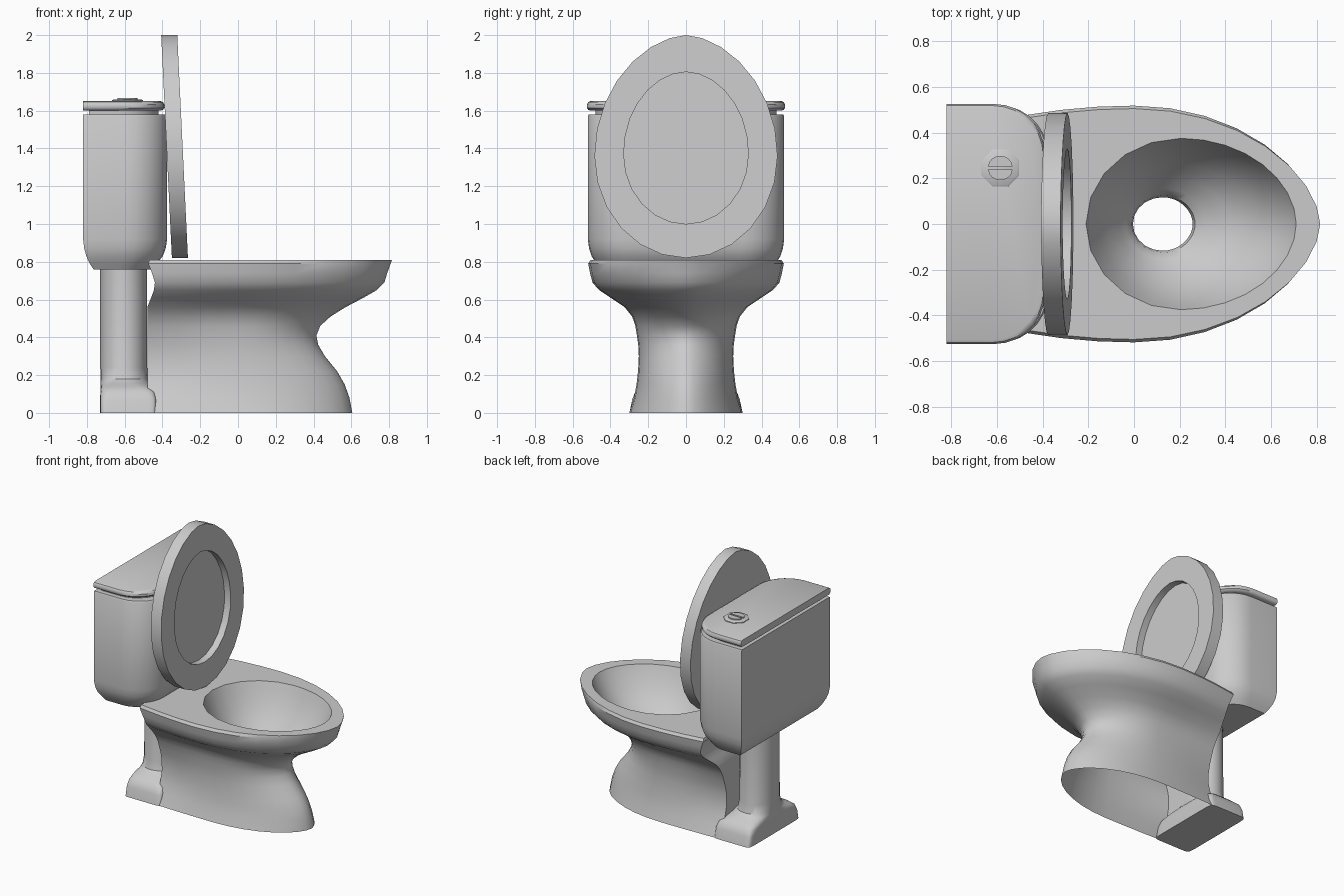
import bpy, bmesh, math
from math import sin, cos, pi, copysign

if "Cube" in bpy.data.objects:
    bpy.data.objects.remove(bpy.data.objects["Cube"])


def loft(name, rings, cap_start=True, cap_end=True, angle=35):
    """Skin a list of equal-length closed rings of (x, y, z) points."""
    bm = bmesh.new()
    vs = [[bm.verts.new(p) for p in r] for r in rings]
    n = len(rings[0])
    for a, b in zip(vs, vs[1:]):
        for i in range(n):
            j = (i + 1) % n
            bm.faces.new((a[i], a[j], b[j], b[i]))
    if cap_start:
        bm.faces.new(vs[0][::-1])
    if cap_end:
        bm.faces.new(vs[-1])
    bmesh.ops.recalc_face_normals(bm, faces=bm.faces[:])
    mesh = bpy.data.meshes.new(name)
    bm.to_mesh(mesh)
    bm.free()
    ob = bpy.data.objects.new(name, mesh)
    bpy.context.collection.objects.link(ob)
    bpy.ops.object.select_all(action='DESELECT')
    ob.select_set(True)
    bpy.context.view_layer.objects.active = ob
    bpy.ops.object.shade_smooth_by_angle(angle=math.radians(angle))
    return ob


def mirrored(half, z):
    """Close a half outline (first and last point on y = 0) into a ring."""
    return [(x, y, z) for x, y in half] + [(x, -y, z) for x, y in half[-2:0:-1]]


def egg_half(cx, front, back, w, p, n_front=8, n_back=5):
    """Half egg from the front tip to the back tip; p > 1 sharpens the front."""
    pts = []
    for i in range(n_front + 1):
        a = pi / 2 * i / n_front
        pts.append((cx + front * cos(a), w * sin(a) ** p))
    for i in range(1, n_back + 1):
        a = pi / 2 * (1 + i / n_back)
        pts.append((cx + back * cos(a), w * max(0, sin(a))))
    pts[-1] = (cx - back, 0)
    return pts


def bowl_half(front, w, back, ratio):
    """Half outline of the outer bowl: pointed front, flat back."""
    pts = egg_half(0, front, 1, w, 1.15)[:9]
    pts += [(back * t, w * (1 - (1 - ratio) * t * t)) for t in (.33, .67, 1)]
    return pts + [(back, w * ratio / 2), (back, 0)]


# Bowl: outer skin upwards, over the rim, then down the basin to the drain
outer = [(0, .605, .30, -.48, .97), (.08, .59, .275, -.48, .93),
         (.15, .565, .262, -.48, .86), (.22, .525, .254, -.48, .82),
         (.30, .46, .25, -.48, .84), (.36, .425, .253, -.48, .88),
         (.41, .415, .26, -.48, .92), (.46, .435, .268, -.48, .96),
         (.51, .49, .285, -.48, 1), (.56, .57, .325, -.48, 1),
         (.61, .665, .40, -.46, .96), (.65, .735, .46, -.445, .94),
         (.69, .775, .495, -.44, .93), (.74, .79, .508, -.455, .93),
         (.79, .808, .518, -.475, .92), (.81, .815, .505, -.47, .92)]
basin = [(.81, .205, .505, .415, .375), (.77, .205, .485, .40, .36),
         (.68, .20, .43, .36, .325), (.58, .18, .36, .29, .26),
         (.51, .155, .26, .22, .20), (.46, .135, .175, .17, .155),
         (.43, .128, .14, .138, .125), (.39, .125, .132, .13, .117),
         (.30, .125, .132, .13, .117)]
rings = [mirrored(bowl_half(f, w, b, r), z) for z, f, w, b, r in outer]
rings += [mirrored(egg_half(c, f, b, w, 1.05), z) for z, c, f, b, w in basin]
loft("bowl", rings, False, False)

# Rear pedestal: round column blending into a rectangular foot
rings = []
for z, cx, rx, ry, e in [(0, -.58, .15, .30, 14), (.07, -.58, .15, .285, 14),
                         (.11, -.582, .147, .27, 9), (.14, -.59, .138, .235, 5),
                         (.155, -.597, .13, .20, 3), (.18, -.603, .126, .17, 2.3),
                         (.24, -.605, .125, .155, 2), (.78, -.605, .125, .15, 2)]:
    ring = []
    for i in range(32):
        c, s = cos(2 * pi * (i + .5) / 32), sin(2 * pi * (i + .5) / 32)
        ring.append((cx + rx * copysign(abs(c) ** (2 / e), c),
                     ry * copysign(abs(s) ** (2 / e), s), z))
    rings.append(ring)
loft("rear_pedestal", rings)


def tank_ring(z, back, front, w, r=.22):
    """Rectangle with square back corners and rounded front corners."""
    half = [(front, 0)]
    for i in range(8):
        a = pi / 2 * i / 7
        half.append((front - r + r * cos(a), w - r + r * sin(a)))
    return mirrored(half + [(back, w), (back, 0)], z)


# Tank with a tapered bottom
loft("tank", [tank_ring(*s) for s in [
    (.76, -.765, -.46, .455, .17), (.79, -.785, -.43, .475, .19),
    (.83, -.803, -.398, .50, .21), (.87, -.814, -.383, .513),
    (.92, -.82, -.375, .52), (1.57, -.82, -.375, .52),
    (1.58, -.82, -.38, .515)]])
loft("tank_neck", [tank_ring(z, -.79, -.42, .48) for z in (1.57, 1.61)])

# Tank lid with a rounded edge
loft("tank_lid", [tank_ring(*s) for s in [
    (1.60, -.82, -.41, .505), (1.605, -.82, -.397, .518),
    (1.615, -.82, -.39, .525), (1.632, -.82, -.39, .525),
    (1.645, -.82, -.397, .518), (1.65, -.82, -.408, .507)]])

# Flush button: octagonal collar and two half-round buttons
bx, by = -.585, .245
loft("button_collar", [[(bx + r * cos(pi / 4 * (i + .5)), by + r * sin(pi / 4 * (i + .5)), z)
                        for i in range(8)]
                       for z, r in [(1.645, .088), (1.655, .088), (1.66, .08)]])
for side, label in ((1, "back"), (-1, "front")):
    loft("button_" + label, [[(bx + .053 * cos(pi * i / 8),
                               by + side * (.007 + .046 * sin(pi * i / 8)), z)
                              for i in range(9)] for z in (1.655, 1.668)])


def plate_ring(depth, cz, up, down, w, p):
    """Upright egg outline, leaning back towards the tank."""
    ring = mirrored(egg_half(cz, up, down, w, p, 7, 6), depth)
    return [(-.35 + d - .048 * (z - .82), y, z) for z, y, d in ring]


# Raised seat cover with a recessed front
loft("seat_cover", [plate_ring(*s) for s in [
    (0, 1.36, .64, .54, .485, 1.15), (.085, 1.36, .64, .54, .485, 1.15),
    (.085, 1.37, .435, .37, .33, 1.05), (.035, 1.37, .435, .37, .33, 1.05)]])
